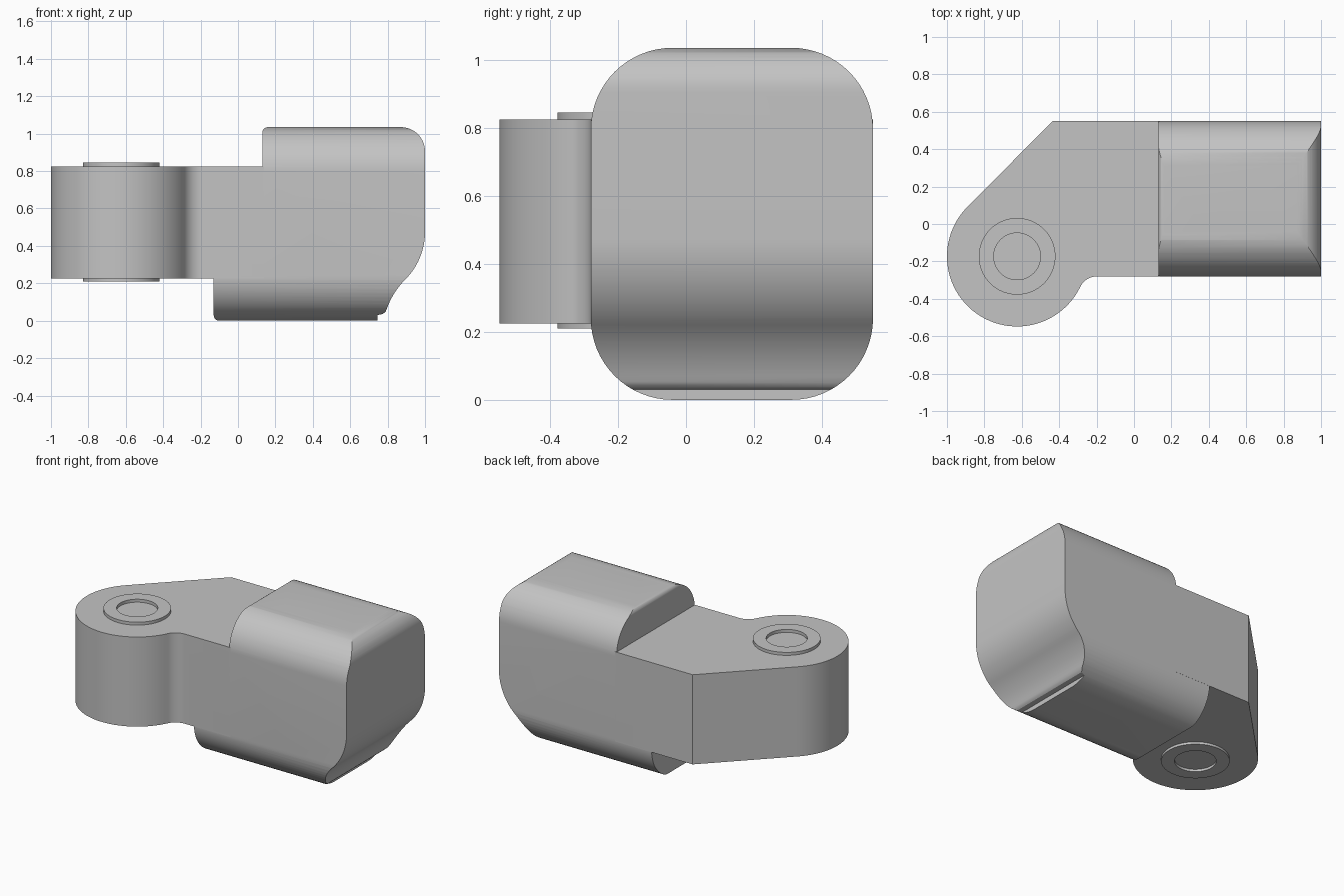
import bpy, bmesh
from math import radians, sin, cos, sqrt, tau, atan2, degrees
from mathutils import Vector

cube = bpy.data.objects.get("Cube")
if cube:
    bpy.data.objects.remove(cube, do_unlink=True)

grey = bpy.data.materials.new("plain grey")
grey.use_nodes = True
COLOUR = (0.55, 0.55, 0.55, 1)
grey.diffuse_color = COLOUR
grey.node_tree.nodes["Principled BSDF"].inputs["Base Color"].default_value = COLOUR

BACK, FRONT, HEIGHT = 0.55, -0.28, 1.035
ARM_LOW, ARM_HIGH = 0.225, 0.825


def arc(cx, cy, r, start, end, steps=16):
    angles = [radians(start + (end - start) * i / steps) for i in range(steps + 1)]
    return [(cx + r * cos(a), cy + r * sin(a)) for a in angles]


def finish(name, bm):
    bmesh.ops.remove_doubles(bm, verts=bm.verts, dist=1e-5)
    bmesh.ops.recalc_face_normals(bm, faces=bm.faces)
    mesh = bpy.data.meshes.new(name)
    bm.to_mesh(mesh)
    bm.free()
    mesh.materials.append(grey)
    obj = bpy.data.objects.new(name, mesh)
    bpy.context.collection.objects.link(obj)
    return obj


def prism(name, outline, place, low, high):
    """Extrude a flat outline from low to high; place maps (u, v, depth) to xyz."""
    bm = bmesh.new()
    face = bm.faces.new([bm.verts.new(place(u, v, low)) for u, v in outline])
    shift = Vector(place(0, 0, high)) - Vector(place(0, 0, low))
    moved = bmesh.ops.extrude_face_region(bm, geom=[face], use_keep_orig=True)["geom"]
    bmesh.ops.translate(bm, vec=shift,
                        verts=[g for g in moved if isinstance(g, bmesh.types.BMVert)])
    return finish(name, bm)


def combine(obj, other, operation):
    other.hide_render = True
    mod = obj.modifiers.new(operation.lower(), "BOOLEAN")
    mod.operation, mod.object, mod.solver = operation, other, "EXACT"
    activate(obj)
    bpy.ops.object.modifier_apply(modifier=mod.name)
    bpy.data.objects.remove(other, do_unlink=True)


def activate(obj):
    bpy.ops.object.select_all(action="DESELECT")
    obj.select_set(True)
    bpy.context.view_layer.objects.active = obj


def smooth(obj):
    activate(obj)
    bpy.ops.object.shade_smooth_by_angle(angle=radians(30))


# Block: side profile with stepped rear end and scooped nose
side = (arc(0.16, HEIGHT - 0.03, 0.03, 180, 90, 6)
        + arc(0.87, HEIGHT - 0.13, 0.13, 90, 0)
        + arc(0.64, 0.475, 0.36, 0, -46)
        + arc(1.192, -0.076, 0.42, 134, 160)[1:]
        + [(0.79, 0.05), (0.775, 0.036), (0.745, 0.03), (0.745, 0)]
        + arc(-0.1, 0.03, 0.03, 270, 180, 6)
        + [(-0.13, 0.5), (0.13, 0.5)])
body = prism("hinge_body", side, lambda u, v, d: (u, d, v), FRONT, BACK)

# Rounded cross-section that trims the block along its length
R = 0.24
section = (arc(BACK - R, HEIGHT - R, R, 0, 90) + arc(FRONT + R, HEIGHT - R, R, 90, 180)
           + arc(FRONT + R, R, R, 180, 270) + arc(BACK - R, R, R, 270, 360))
trim = prism("section_trim", section, lambda u, v, d: (d, u, v), -0.5, 1.5)
combine(body, trim, "INTERSECT")

# Arm: round eye, slanted back edge and a fillet running into the block
EX, EY, ER, FR = -0.625, -0.173, 0.375, 0.1
fy = FRONT - FR
fx = EX + sqrt((ER + FR) ** 2 - (fy - EY) ** 2)
meet = degrees(atan2(fy - EY, fx - EX))
outline = ([(0.14, FRONT), (0.14, BACK), (-0.435, BACK)]
           + arc(EX, EY, ER, 135, 360 + meet, 48)
           + arc(fx, fy, FR, 180 + meet, 90, 12)[1:])
arm = prism("arm", outline, lambda u, v, d: (u, v, d), ARM_LOW, ARM_HIGH)
combine(body, arm, "UNION")
smooth(body)


# Washers around the pivot on both faces of the arm
def washer(name, low, high, inner=0.125, outer=0.205):
    bm = bmesh.new()
    corners = [(inner, low), (outer, low), (outer, high), (inner, high)]
    verts = [bm.verts.new((EX + r, EY, z)) for r, z in corners]
    edges = [bm.edges.new((verts[i], verts[(i + 1) % 4])) for i in range(4)]
    bmesh.ops.spin(bm, geom=verts + edges, cent=(EX, EY, 0), axis=(0, 0, 1),
                   angle=tau, steps=64, use_merge=True)
    smooth(finish(name, bm))


washer("upper_washer", ARM_HIGH - 0.01, ARM_HIGH + 0.02)
washer("lower_washer", ARM_LOW - 0.016, ARM_LOW + 0.01)
